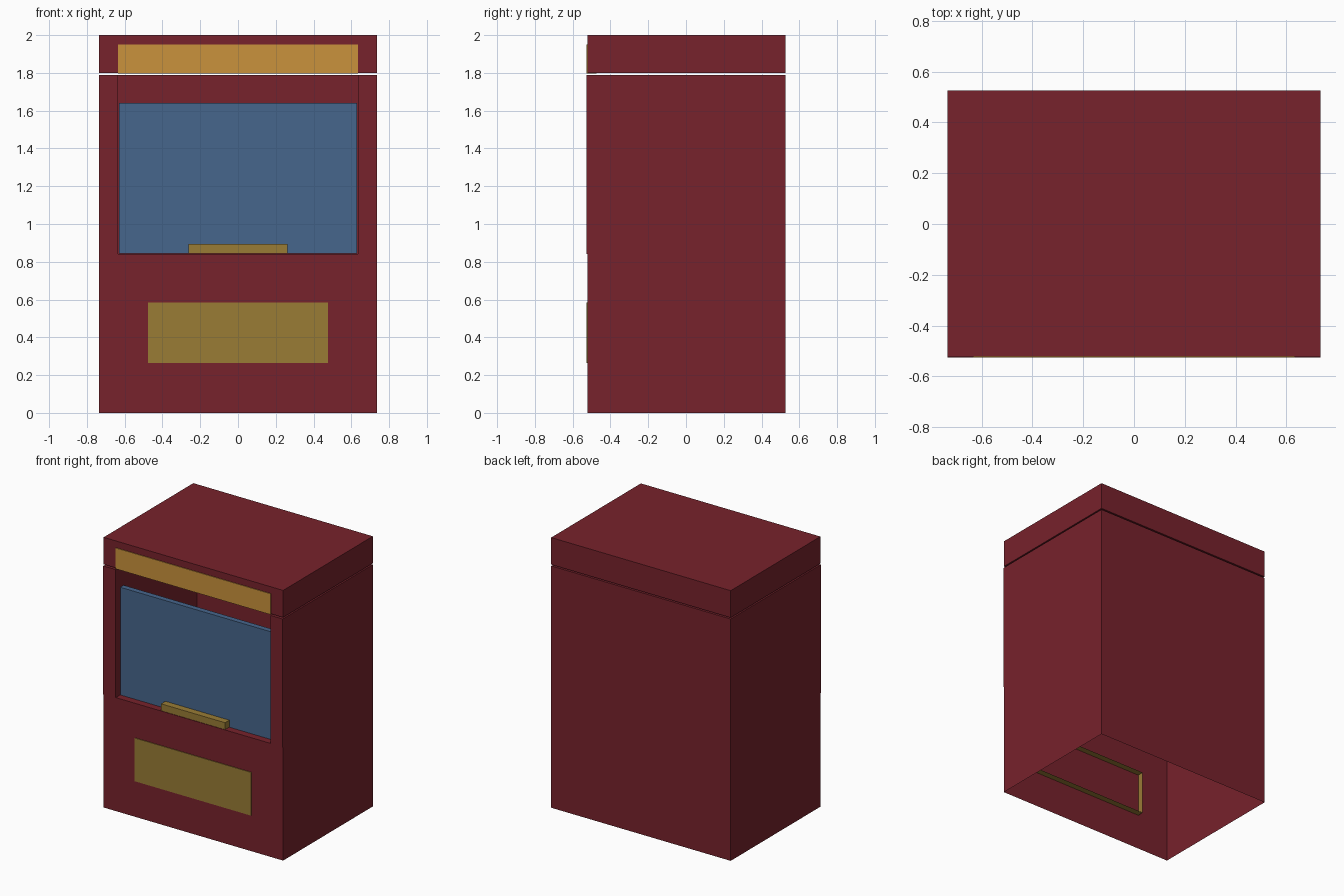
import bpy, bmesh

if "Cube" in bpy.data.objects:
    bpy.data.objects.remove(bpy.data.objects["Cube"])


def material(name, rgb):
    m = bpy.data.materials.new(name)
    m.diffuse_color = (*rgb, 1.0)
    m.use_nodes = True
    m.node_tree.nodes["Principled BSDF"].inputs["Base Color"].default_value = m.diffuse_color
    return m


RED = material("dark_red", (0.185, 0.016, 0.025))
BLUE = material("slate_blue", (0.061, 0.132, 0.262))
AMBER = material("amber", (0.585, 0.290, 0.045))
BRASS = material("dull_brass", (0.320, 0.202, 0.036))


def finish(name, bm, mat):
    mesh = bpy.data.meshes.new(name)
    bm.to_mesh(mesh)
    bm.free()
    mesh.materials.append(mat)
    ob = bpy.data.objects.new(name, mesh)
    bpy.context.collection.objects.link(ob)
    return ob


def prism(bm, outline, z0, z1, bottom=True, top=True):
    """Extrude a counter-clockwise plan outline from z0 to z1."""
    lo = [bm.verts.new((x, y, z0)) for x, y in outline]
    hi = [bm.verts.new((x, y, z1)) for x, y in outline]
    n = len(outline)
    for i in range(n):
        j = (i + 1) % n
        bm.faces.new((lo[i], lo[j], hi[j], hi[i]))
    if bottom:
        bm.faces.new(lo[::-1])
    if top:
        bm.faces.new(hi)


def rect(hx, y0, y1):
    return [(-hx, y0), (hx, y0), (hx, y1), (-hx, y1)]


def box(name, hx, y0, y1, z0, z1, mat, open_back=False):
    bm = bmesh.new()
    prism(bm, rect(hx, y0, y1), z0, z1)
    if open_back:
        bm.normal_update()
        back = [f for f in bm.faces if f.normal.y > 0.9]
        bmesh.ops.delete(bm, geom=back, context='FACES')
    return finish(name, bm, mat)


HX, BACK, FRONT, LIP = 0.735, 0.527, -0.522, -0.527
IN_X, IN_BACK = 0.635, 0.427
FLOOR, BODY_TOP = 0.84, 1.79

# Cabinet body: bottomless base, then walls around the open chamber
bm = bmesh.new()
prism(bm, rect(HX, FRONT, BACK), 0.0, FLOOR, bottom=False)
walls = [(-HX, LIP), (-IN_X, LIP), (-IN_X, IN_BACK), (IN_X, IN_BACK),
         (IN_X, LIP), (HX, LIP), (HX, BACK), (-HX, BACK)]
prism(bm, walls, FLOOR, BODY_TOP, bottom=False)
finish("cabinet_body", bm, RED)

# Lid, separated from the body by a thin gap
box("cabinet_lid", HX, FRONT, BACK, 1.80, 2.0, RED)

# Sign panel on the lid
box("sign_panel", 0.635, LIP, -0.475, 1.796, 1.95, AMBER)

# Sliding window and its handle
box("window_pane", 0.631, -0.475, -0.435, 0.843, 1.64, BLUE)
box("window_handle", 0.262, -0.525, -0.47, 0.844, 0.895, BRASS)

# Lower plate, a shallow tray pushed through the front wall
box("lower_plate", 0.477, LIP, -0.475, 0.265, 0.585, BRASS, open_back=True)
